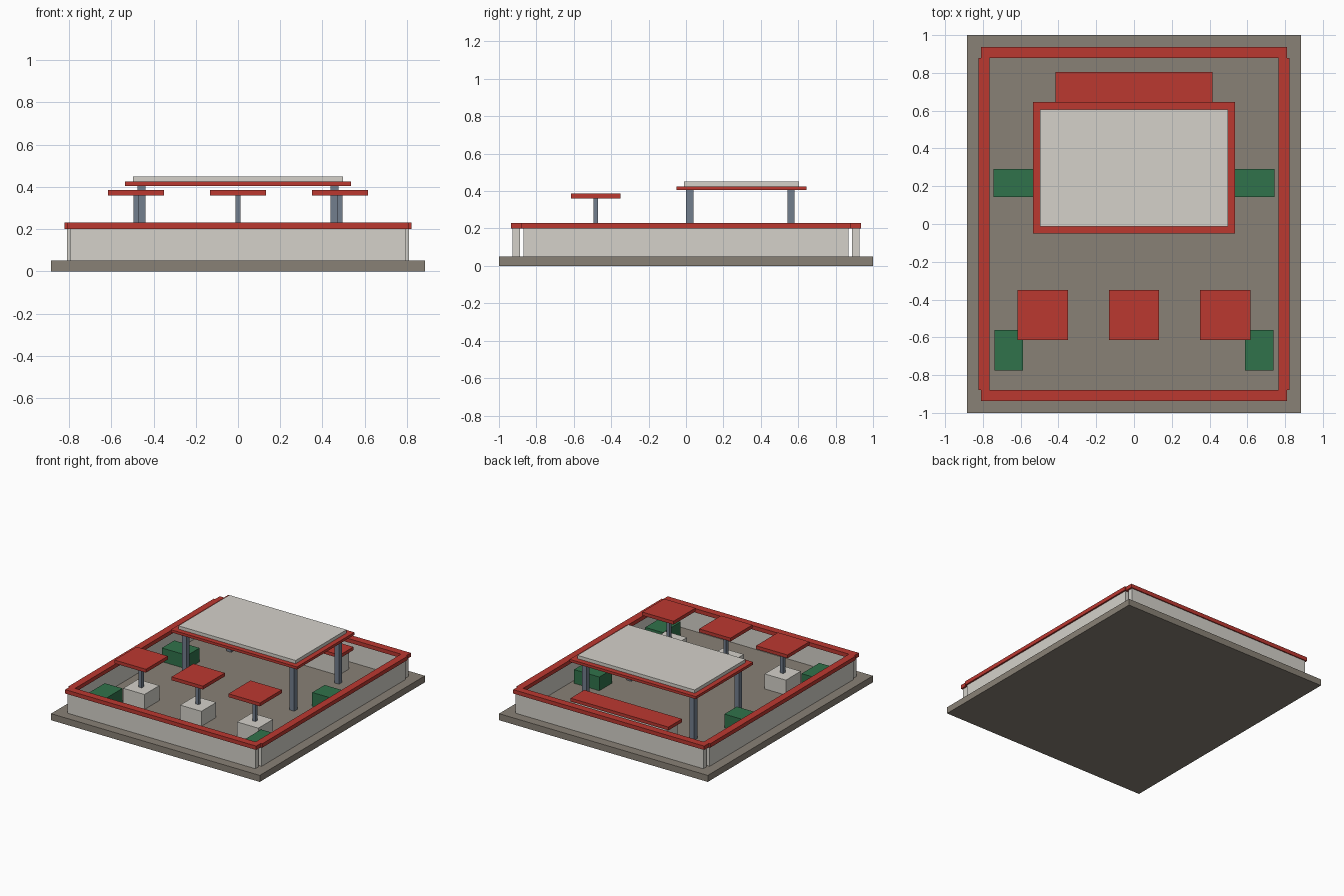
import bpy

if "Cube" in bpy.data.objects:
    bpy.data.objects.remove(bpy.data.objects["Cube"])

def material(name, rgb):
    m = bpy.data.materials.new(name)
    m.diffuse_color = (*rgb, 1)
    m.use_nodes = True
    m.node_tree.nodes["Principled BSDF"].inputs["Base Color"].default_value = m.diffuse_color
    return m

RED = material("red", (0.50, 0.04, 0.03))
CREAM = material("cream", (0.66, 0.64, 0.59))
STONE = material("stone", (0.25, 0.22, 0.18))
STEEL = material("steel", (0.17, 0.21, 0.27))
GREEN = material("green", (0.03, 0.17, 0.07))

def box(name, x, y, z, mat):
    """Box from (min, max) ranges on each axis."""
    bpy.ops.mesh.primitive_cube_add(size=1, location=[sum(r) / 2 for r in (x, y, z)])
    o = bpy.context.object
    o.name = name
    o.scale = [r[1] - r[0] for r in (x, y, z)]
    bpy.ops.object.transform_apply(location=False, rotation=False, scale=True)
    o.data.materials.append(mat)
    return o

def flip(r, s):
    return tuple(sorted((r[0] * s, r[1] * s)))

F = 0.05  # floor level

# Ground slab
box("base_slab", (-0.885, 0.885), (-1, 1), (0, F), STONE)

for s, side, end in ((-1, "left", "front"), (1, "right", "back")):
    # Perimeter walls with red caps
    box(end + "_wall", (-0.797, 0.797), flip((0.888, 0.928), s), (F, 0.2), CREAM)
    box(end + "_wall_cap", (-0.81, 0.81), flip((0.88, 0.936), s), (0.2, 0.23), RED)
    box(side + "_wall", flip((0.772, 0.81), s), (-0.87, 0.87), (F, 0.2), CREAM)
    box(side + "_wall_cap", flip((0.766, 0.822), s), (-0.88, 0.88), (0.2, 0.23), RED)
    # Planters
    box(side + "_rear_planter", flip((0.53, 0.745), s), (0.142, 0.292), (F, 0.155), GREEN)
    box(side + "_front_planter", flip((0.588, 0.738), s), (-0.775, -0.56), (F, 0.155), GREEN)
    # Canopy posts
    for pos, y in (("front", 0.02), ("back", 0.562)):
        box(f"{side}_{pos}_post", flip((0.438, 0.476), s), (y - 0.019, y + 0.019), (F, 0.405), STEEL)

# Canopy roof
box("canopy_rim", (-0.535, 0.535), (-0.05, 0.645), (0.405, 0.425), RED)
box("canopy_top", (-0.497, 0.497), (-0.012, 0.605), (0.425, 0.45), CREAM)

# Serving counter at the back
box("counter_body", (-0.39, 0.39), (0.66, 0.785), (F, 0.195), CREAM)
box("counter_top", (-0.415, 0.415), (0.64, 0.805), (0.195, 0.22), RED)

# Tables with square parasols
ty = -0.482
for name, x in (("left", -0.483), ("middle", 0), ("right", 0.483)):
    def square(h):
        return (x - h, x + h), (ty - h, ty + h)
    box(name + "_table", *square(0.09), (F, 0.165), CREAM)
    box(name + "_parasol_pole", *square(0.0125), (0.165, 0.36), STEEL)
    box(name + "_parasol", *square(0.133), (0.36, 0.386), RED)
